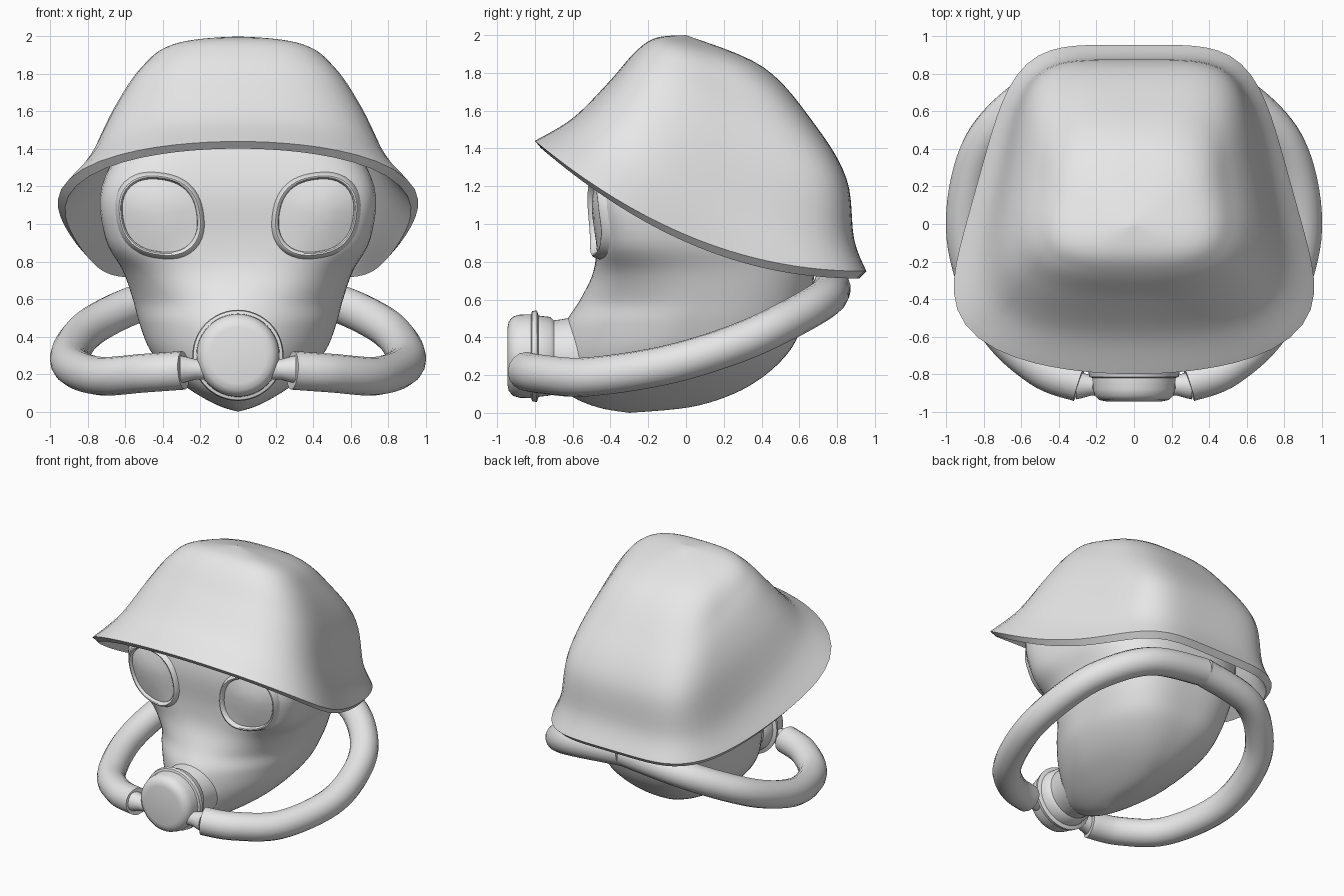
import bpy
import bmesh
from math import sin, cos, pi, radians
from mathutils import Vector
from mathutils.bvhtree import BVHTree

if "Cube" in bpy.data.objects:
    bpy.data.objects.remove(bpy.data.objects["Cube"])

grey = bpy.data.materials.new("pale_grey")
grey.use_nodes = True
grey.diffuse_color = (0.8, 0.8, 0.8, 1)
grey.node_tree.nodes["Principled BSDF"].inputs["Base Color"].default_value = (0.8, 0.8, 0.8, 1)


def spline(keys, steps):
    """Smooth interpolation through tuples of numbers."""
    out = []
    last = len(keys) - 1
    for i in range(last):
        a, b, c, d = (keys[max(0, min(last, i + k))] for k in (-1, 0, 1, 2))
        for j in range(steps):
            t = j / steps
            out.append([q + 0.5 * t * (r - p + t * (2*p - 5*q + 4*r - s + t * (3*(q - r) + s - p)))
                        for p, q, r, s in zip(a, b, c, d)])
    return out + [list(keys[-1])]


def finish(obj, angle=40):
    bpy.ops.object.select_all(action='DESELECT')
    obj.select_set(True)
    bpy.context.view_layer.objects.active = obj
    bpy.ops.object.shade_smooth_by_angle(angle=radians(angle))


def loft(name, rings, angle=40):
    """Skin a list of closed rings that have equal point counts."""
    bm = bmesh.new()
    rows = [[bm.verts.new(p) for p in ring] for ring in rings]
    n = len(rows[0])
    for lo, hi in zip(rows, rows[1:]):
        for i in range(n):
            j = (i + 1) % n
            bm.faces.new((lo[i], lo[j], hi[j], hi[i]))
    bmesh.ops.remove_doubles(bm, verts=bm.verts, dist=0.0005)
    bmesh.ops.recalc_face_normals(bm, faces=bm.faces)
    mesh = bpy.data.meshes.new(name)
    bm.to_mesh(mesh)
    bm.free()
    mesh.materials.append(grey)
    obj = bpy.data.objects.new(name, mesh)
    bpy.context.collection.objects.link(obj)
    finish(obj, angle)
    return obj


def ring(yf, yb, wf, wb, zf, zb, bend, bow, pf, pb, n=80):
    """Rounded trapezoid, bowed at the front, dropping from zf to zb."""
    pts = []
    for i in range(n):
        c, s = cos(2 * pi * i / n), sin(2 * pi * i / n)
        p = pf if s < 0 else pb
        r = (abs(c) ** p + abs(s) ** p) ** (-1 / p)
        v = (r * s + 1) / 2
        x = r * c * (wf + (wb - wf) * v)
        v += bow * (r * c) ** 2 * (1 - v)
        pts.append(Vector((x, yf + (yb - yf) * v, zb + (zf - zb) * max(0, 1 - v) ** bend)))
    return pts


# Helmet: outer shell from rim to crown, and an inner shell joined at the rim
helmet_keys = [
    (-0.80, 0.955, 1.06, 0.63, 1.44, 0.75, 2.1, 0.12, 5, 5),
    (-0.60, 0.89, 0.89, 0.59, 1.56, 0.92, 1.8, 0.09, 4.5, 5),
    (-0.41, 0.85, 0.73, 0.55, 1.75, 1.24, 1.3, 0.06, 4, 5),
    (-0.27, 0.68, 0.58, 0.46, 1.91, 1.53, 1.1, 0.03, 3.5, 4),
    (-0.16, 0.41, 0.40, 0.33, 1.985, 1.83, 1.1, 0, 3, 3),
    (0.0, 0.0, 0, 0, 2.0, 2.0, 1, 0, 2.5, 2.5),
]
outer = [ring(*k) for k in spline(helmet_keys, 6)]
inner = [[Vector((p.x * 0.96, p.y * 0.96, p.z - 0.038)) for p in row] for row in reversed(outer)]
loft("helmet", inner + outer)

# Masked head: height, front, back, front and back half widths, front and back squareness
head_keys = [
    (0.0, -0.30, -0.30, 0, 0, 2, 2),
    (0.03, -0.47, 0.02, 0.10, 0.10, 2, 2),
    (0.10, -0.62, 0.25, 0.24, 0.22, 1.9, 2.3),
    (0.20, -0.64, 0.42, 0.39, 0.34, 1.8, 2.6),
    (0.33, -0.66, 0.55, 0.50, 0.44, 1.7, 3),
    (0.47, -0.64, 0.62, 0.56, 0.49, 1.7, 3.2),
    (0.60, -0.56, 0.66, 0.60, 0.52, 1.9, 3.2),
    (0.75, -0.49, 0.68, 0.66, 0.55, 2.7, 3.2),
    (0.92, -0.475, 0.68, 0.76, 0.58, 4.2, 3),
    (1.20, -0.485, 0.68, 0.775, 0.60, 4.8, 2.5),
    (1.50, -0.40, 0.60, 0.60, 0.48, 3, 2.5),
    (1.72, -0.20, 0.40, 0.30, 0.25, 2.5, 2.5),
    (1.78, 0.10, 0.10, 0, 0, 2.5, 2.5),
]
head = loft("masked_head", [ring(f, b, wf, wb, z, z, 1, 0, pf, pb)
                            for z, f, b, wf, wb, pf, pb in spline(head_keys, 5)], 60)
surface = BVHTree.FromPolygons([v.co for v in head.data.vertices],
                               [f.vertices for f in head.data.polygons])


def eye_ring(side, size, lift, n=48):
    """Eye outline laid on the face, scaled and raised."""
    pts = []
    for i in range(n):
        t = 2 * pi * i / n
        r = (abs(cos(t)) ** 2.4 + abs(sin(t)) ** 2.4) ** (-1 / 2.4)
        r *= size * (1 + 0.06 * cos(2 * t - pi / 2))
        x, z = side * (0.417 + 0.21 * r * cos(t)), 1.045 + 0.205 * r * sin(t)
        hit = surface.ray_cast(Vector((x, -2, z)), Vector((0, 1, 0)))[0]
        pts.append(Vector((x, hit.y - lift, z)))
    return pts


# Goggles: raised frame and gently domed lens
frame = ((1.14, -0.01), (1.09, 0.012), (1.06, 0.028), (1.02, 0.034), (0.98, 0.03),
         (0.95, 0.018), (0.93, -0.01))
lens = ((0.95, 0.002), (0.8, 0.004), (0.5, 0.012), (0.25, 0.016), (0, 0.017))
for label, side in (("left", 1), ("right", -1)):
    loft(label + "_goggle_frame", [eye_ring(side, *k) for k in frame])
    loft(label + "_lens", [eye_ring(side, *k) for k in lens])


def circle(centre, radius, axis, n=48):
    """Circle about the x or y axis."""
    pts = []
    for i in range(n):
        a, b = radius * cos(2 * pi * i / n), radius * sin(2 * pi * i / n)
        pts.append(Vector(centre) + Vector((0, a, b) if axis == 'x' else (a, 0, b)))
    return pts


# Filter canister on the muzzle
canister = ((-0.945, 0), (-0.945, 0.15), (-0.938, 0.185), (-0.915, 0.21), (-0.88, 0.22),
            (-0.82, 0.222), (-0.815, 0.238), (-0.79, 0.243), (-0.78, 0.215), (-0.72, 0.208),
            (-0.70, 0.19), (-0.66, 0.195), (-0.58, 0.21), (-0.45, 0.23), (-0.45, 0))
loft("filter_canister", [circle((0, y, 0.3), r, 'y') for y, r in canister])

# Hose sockets
socket = ((0.15, 0), (0.15, 0.055), (0.23, 0.055), (0.285, 0.07), (0.31, 0.075), (0.31, 0))
for label, side in (("left", 1), ("right", -1)):
    loft(label + "_hose_socket", [circle((side * x, -0.86, 0.225), r, 'x', 24) for x, r in socket])

# Hoses sweeping round to meet behind the head
hose_path = [(0.29, -0.845, 0.22), (0.50, -0.765, 0.205), (0.74, -0.53, 0.19), (0.89, -0.12, 0.25),
             (0.87, 0.25, 0.36), (0.74, 0.52, 0.48), (0.45, 0.73, 0.60), (0, 0.77, 0.66)]
for label, side in (("left", 1), ("right", -1)):
    points = spline(hose_path, 8)
    curve = bpy.data.curves.new(label + "_hose", 'CURVE')
    curve.dimensions = '3D'
    curve.bevel_depth = 0.103
    curve.bevel_resolution = 6
    curve.use_fill_caps = True
    path = curve.splines.new('POLY')
    path.points.add(len(points) - 1)
    for target, (x, y, z) in zip(path.points, points):
        target.co = (side * x, y, z, 1)
    curve.materials.append(grey)
    hose = bpy.data.objects.new(label + "_hose", curve)
    bpy.context.collection.objects.link(hose)
    bpy.ops.object.select_all(action='DESELECT')
    hose.select_set(True)
    bpy.context.view_layer.objects.active = hose
    bpy.ops.object.convert(target='MESH')
    finish(bpy.context.view_layer.objects.active)
